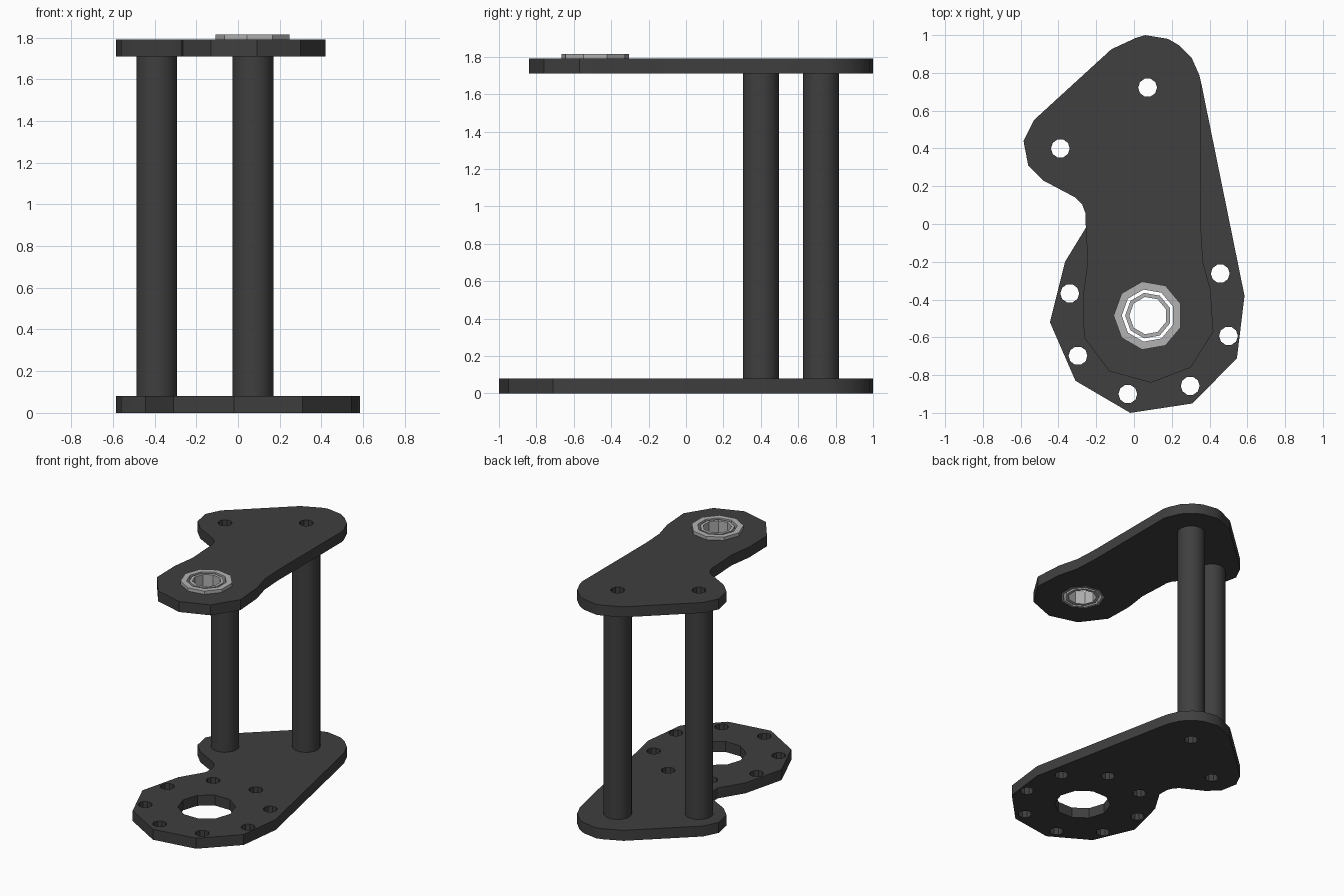
import bpy, bmesh
from math import cos, sin, radians, tau

if "Cube" in bpy.data.objects:
    bpy.data.objects.remove(bpy.data.objects["Cube"])


def material(name, v):
    m = bpy.data.materials.new(name)
    m.diffuse_color = (v, v, v, 1)
    m.use_nodes = True
    m.node_tree.nodes["Principled BSDF"].inputs["Base Color"].default_value = m.diffuse_color
    return m


DARK = material("dark_grey", 0.05)
METAL = material("light_metal", 0.45)


def ring(c, r, n, phase=0):
    a0 = radians(phase)
    return [(c[0] + r * cos(a0 + tau * i / n), c[1] + r * sin(a0 + tau * i / n)) for i in range(n)]


def extrude(name, loops, z0, z1, mat):
    """Solid from an outer loop plus hole loops, between z0 and z1."""
    cu = bpy.data.curves.new(name, 'CURVE')
    cu.dimensions = '2D'
    cu.fill_mode = 'BOTH'
    cu.extrude = (z1 - z0) / 2
    for pts in loops:
        s = cu.splines.new('POLY')
        s.points.add(len(pts) - 1)
        for p, (x, y) in zip(s.points, pts):
            p.co = (x, y, 0, 1)
        s.use_cyclic_u = True
    tmp = bpy.data.objects.new(name + "_curve", cu)
    bpy.context.collection.objects.link(tmp)
    dg = bpy.context.evaluated_depsgraph_get()
    me = bpy.data.meshes.new_from_object(tmp.evaluated_get(dg))
    bpy.data.objects.remove(tmp)
    bm = bmesh.new()
    bm.from_mesh(me)
    bmesh.ops.remove_doubles(bm, verts=bm.verts, dist=1e-4)
    bmesh.ops.translate(bm, verts=bm.verts, vec=(0, 0, (z0 + z1) / 2))
    bmesh.ops.recalc_face_normals(bm, faces=bm.faces)
    bm.to_mesh(me)
    bm.free()
    me.materials.clear()
    me.materials.append(mat)
    ob = bpy.data.objects.new(name, me)
    bpy.context.collection.objects.link(ob)
    bpy.ops.object.select_all(action='DESELECT')
    ob.select_set(True)
    bpy.context.view_layer.objects.active = ob
    bpy.ops.object.shade_smooth_by_angle(angle=radians(30))
    return ob


HUB = (0.075, -0.485)
POSTS = [(-0.39, 0.4), (0.072, 0.722)]
post_holes = [ring(p, 0.05, 10) for p in POSTS]

# Rear lobe outline shared by both plates, right side round to the left waist
rear = [(0.355, 0.75), (0.345, 0.79), (0.305, 0.88), (0.24, 0.945), (0.18, 0.98),
        (0.06, 1.0), (0.01, 0.985), (-0.12, 0.925), (-0.53, 0.55), (-0.585, 0.44),
        (-0.56, 0.31), (-0.48, 0.23), (-0.31, 0.14), (-0.275, 0.105), (-0.258, 0.06),
        (-0.255, -0.02)]

# Bottom plate with centre opening and bolt circle
bottom_front = [(-0.365, -0.2), (-0.445, -0.52), (-0.31, -0.83), (-0.02, -1.0),
                (0.31, -0.95), (0.545, -0.71), (0.585, -0.38)]
bolts = [ring(p, 0.05, 10) for p in ring((0.08, -0.48), 0.435, 8, 30)]
extrude("bottom_plate", [rear + bottom_front, ring(HUB, 0.2, 10)] + bolts + post_holes,
        0, 0.08, DARK)

# Top plate with bearing seat
top_front = [(-0.245, -0.2), (-0.27, -0.38), (-0.265, -0.6), (-0.13, -0.78), (0.09, -0.84),
             (0.3, -0.76), (0.42, -0.57), (0.405, -0.35), (0.365, -0.2), (0.355, -0.03)]
extrude("top_plate", [rear + top_front, ring(HUB, 0.157, 9, 20)] + post_holes,
        1.71, 1.79, DARK)

# Hollow posts
for i, p in enumerate(POSTS):
    extrude(f"post_{i + 1}", [ring(p, 0.098, 18), ring(p, 0.05, 10)], 0.08, 1.71, DARK)

# Flanged bearing: flange, outer race, inner race
extrude("bearing_flange", [ring(HUB, 0.183, 9, 20), ring(HUB, 0.14, 9, 20)], 1.79, 1.815, METAL)
extrude("bearing_outer_race", [ring(HUB, 0.156, 9, 20), ring(HUB, 0.14, 9, 20)], 1.71, 1.79, METAL)
extrude("bearing_inner_race", [ring(HUB, 0.122, 9, 20), ring(HUB, 0.1, 9, 20)], 1.71, 1.812, METAL)
